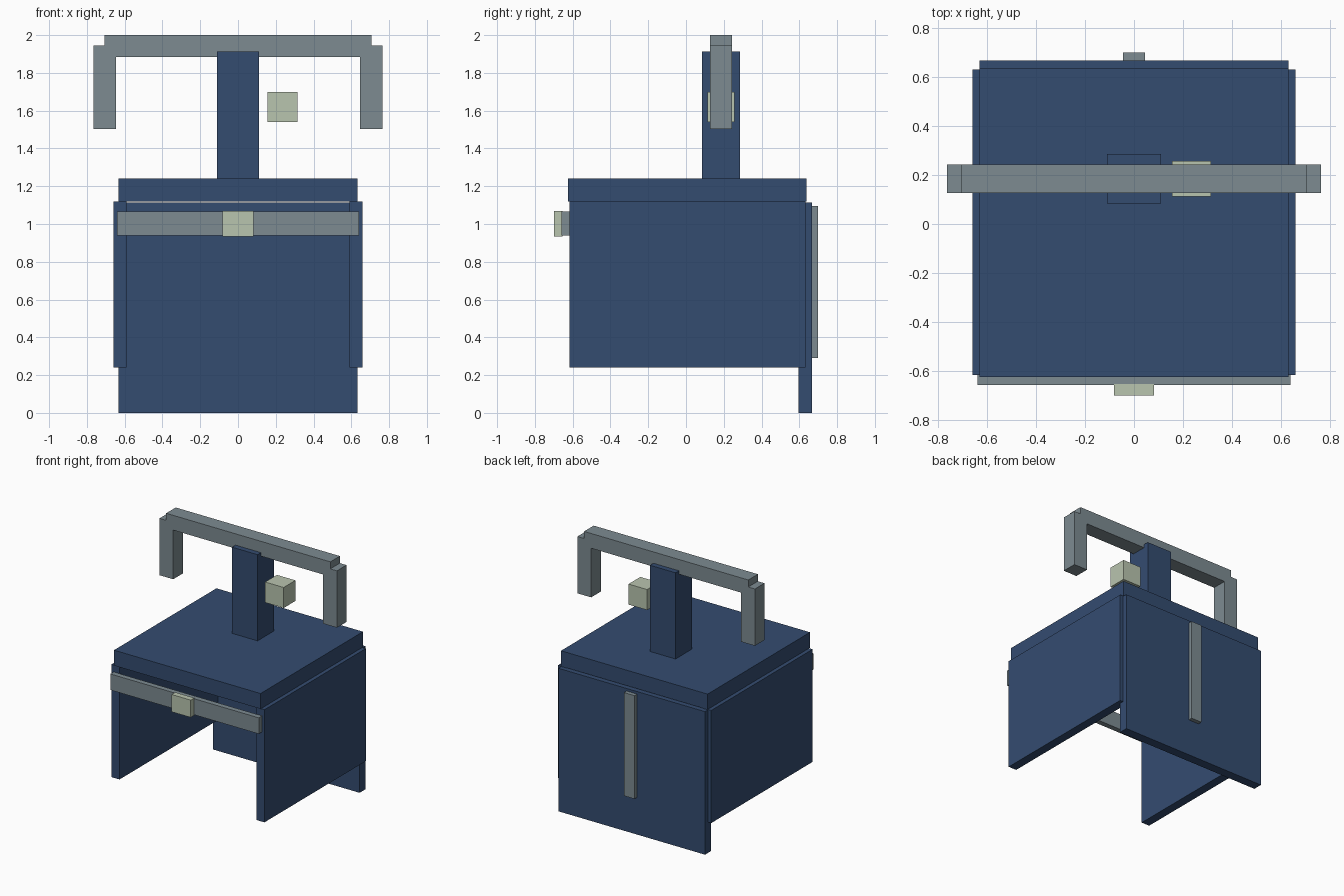
import bpy
import bmesh
from mathutils import Vector

if "Cube" in bpy.data.objects:
    bpy.data.objects.remove(bpy.data.objects["Cube"])


def material(name, rgb):
    m = bpy.data.materials.new(name)
    m.diffuse_color = (*rgb, 1.0)
    m.use_nodes = True
    m.node_tree.nodes["Principled BSDF"].inputs["Base Color"].default_value = m.diffuse_color
    return m


BLUE = material("navy_blue", (0.034, 0.072, 0.163))
GREY = material("steel_grey", (0.205, 0.258, 0.283))
CREAM = material("pale_sage", (0.485, 0.555, 0.430))


def box(name, mat, x, y, z):
    """Box given by its (min, max) range on each axis."""
    lo, hi = Vector((x[0], y[0], z[0])), Vector((x[1], y[1], z[1]))
    centre, size = (lo + hi) / 2, hi - lo
    bm = bmesh.new()
    bmesh.ops.create_cube(bm, size=1.0)
    bmesh.ops.scale(bm, vec=size, verts=bm.verts)
    mesh = bpy.data.meshes.new(name)
    bm.to_mesh(mesh)
    bm.free()
    mesh.materials.append(mat)
    ob = bpy.data.objects.new(name, mesh)
    ob.location = centre
    bpy.context.collection.objects.link(ob)
    return ob


def box_pair(name, mat, x, y, z):
    """The same box on the right and mirrored on the left."""
    box("right_" + name, mat, x, y, z)
    box("left_" + name, mat, (-x[1], -x[0]), y, z)


# Body: top slab, two side walls and a longer back wall
box("top_slab", BLUE, (-0.632, 0.632), (-0.625, 0.637), (1.12, 1.24))
box_pair("side_wall", BLUE, (0.59, 0.66), (-0.617, 0.632), (0.24, 1.118))
box("back_wall", BLUE, (-0.632, 0.632), (0.595, 0.668), (0.0, 1.115))

# Post on top, carrying the crossbar with a hanging arm at each end
box("post", BLUE, (-0.11, 0.11), (0.084, 0.286), (1.24, 1.912))
box("crossbar", GREY, (-0.708, 0.708), (0.126, 0.244), (1.885, 2.0))
box_pair("hanging_arm", GREY, (0.647, 0.765), (0.126, 0.244), (1.502, 1.945))

# Small cube floating beside the post
box("side_cube", CREAM, (0.155, 0.315), (0.113, 0.258), (1.54, 1.70))

# Front belt with its buckle, and the strip down the back
box("front_belt", GREY, (-0.64, 0.64), (-0.658, -0.617), (0.94, 1.065))
box("belt_buckle", CREAM, (-0.082, 0.082), (-0.70, -0.655), (0.935, 1.07))
box("back_strip", GREY, (-0.045, 0.045), (0.665, 0.70), (0.29, 1.095))
